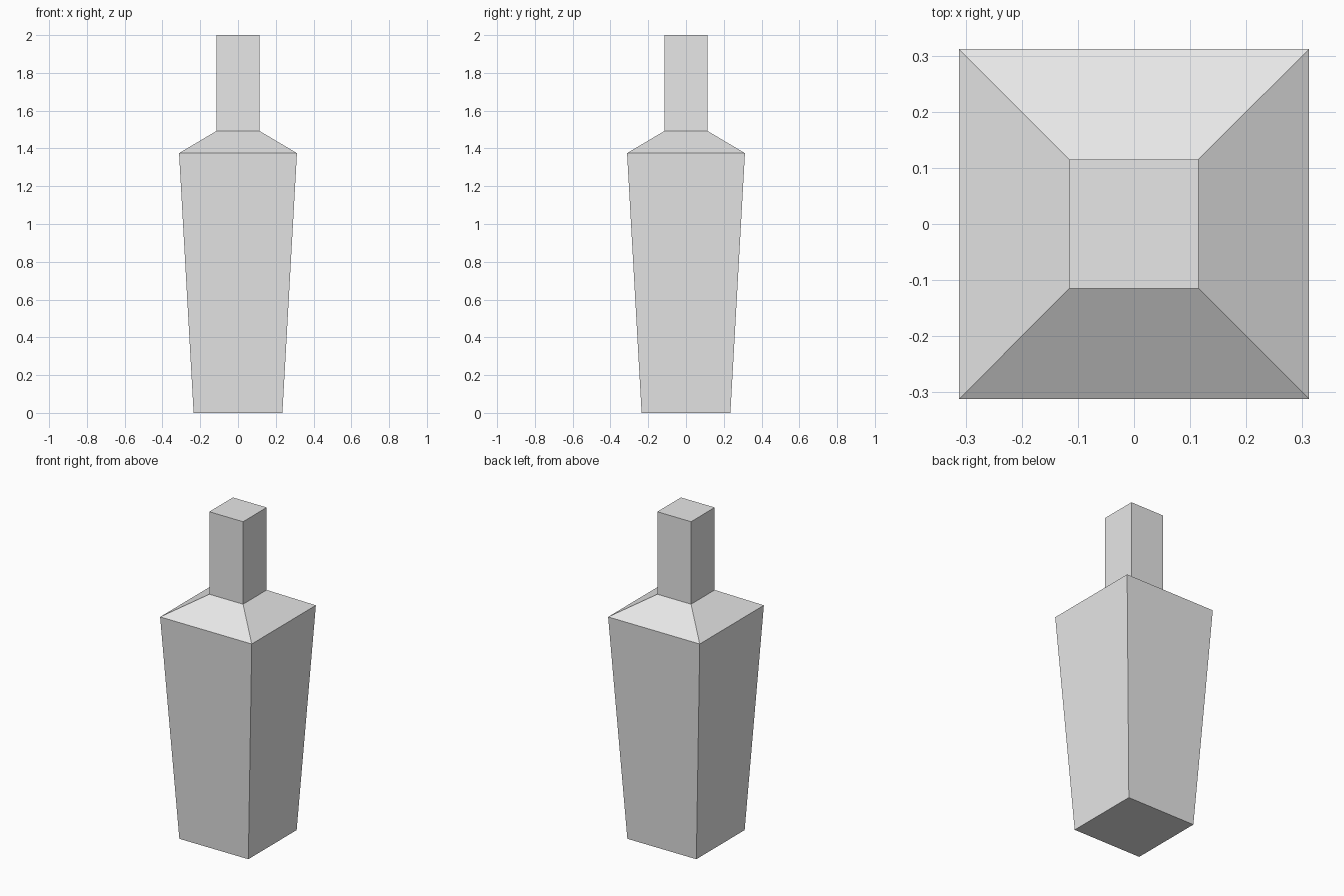
import bpy
import bmesh

cube = bpy.data.objects.get("Cube")
if cube:
    bpy.data.objects.remove(cube, do_unlink=True)

# Single plain grey material
grey = bpy.data.materials.new("light grey")
grey.use_nodes = True
colour = (0.8, 0.8, 0.8, 1)
grey.diffuse_color = colour
grey.node_tree.nodes["Principled BSDF"].inputs["Base Color"].default_value = colour

# Square bottle outline: (half width, height) from base to mouth
profile = [(0.235, 0), (0.312, 1.375), (0.115, 1.492), (0.115, 2)]
corners = [(-1, -1), (1, -1), (1, 1), (-1, 1)]

bm = bmesh.new()
rings = [[bm.verts.new((x * half, y * half, z)) for x, y in corners]
         for half, z in profile]

# Tapered body, sloping shoulder and straight neck
for low, high in zip(rings, rings[1:]):
    for i in range(4):
        j = (i + 1) % 4
        bm.faces.new((low[i], low[j], high[j], high[i]))

# Closed base and top
bm.faces.new(rings[0][::-1])
bm.faces.new(rings[-1])

mesh = bpy.data.meshes.new("bottle")
bm.to_mesh(mesh)
bm.free()
mesh.materials.append(grey)
bottle = bpy.data.objects.new("bottle", mesh)
bpy.context.collection.objects.link(bottle)
